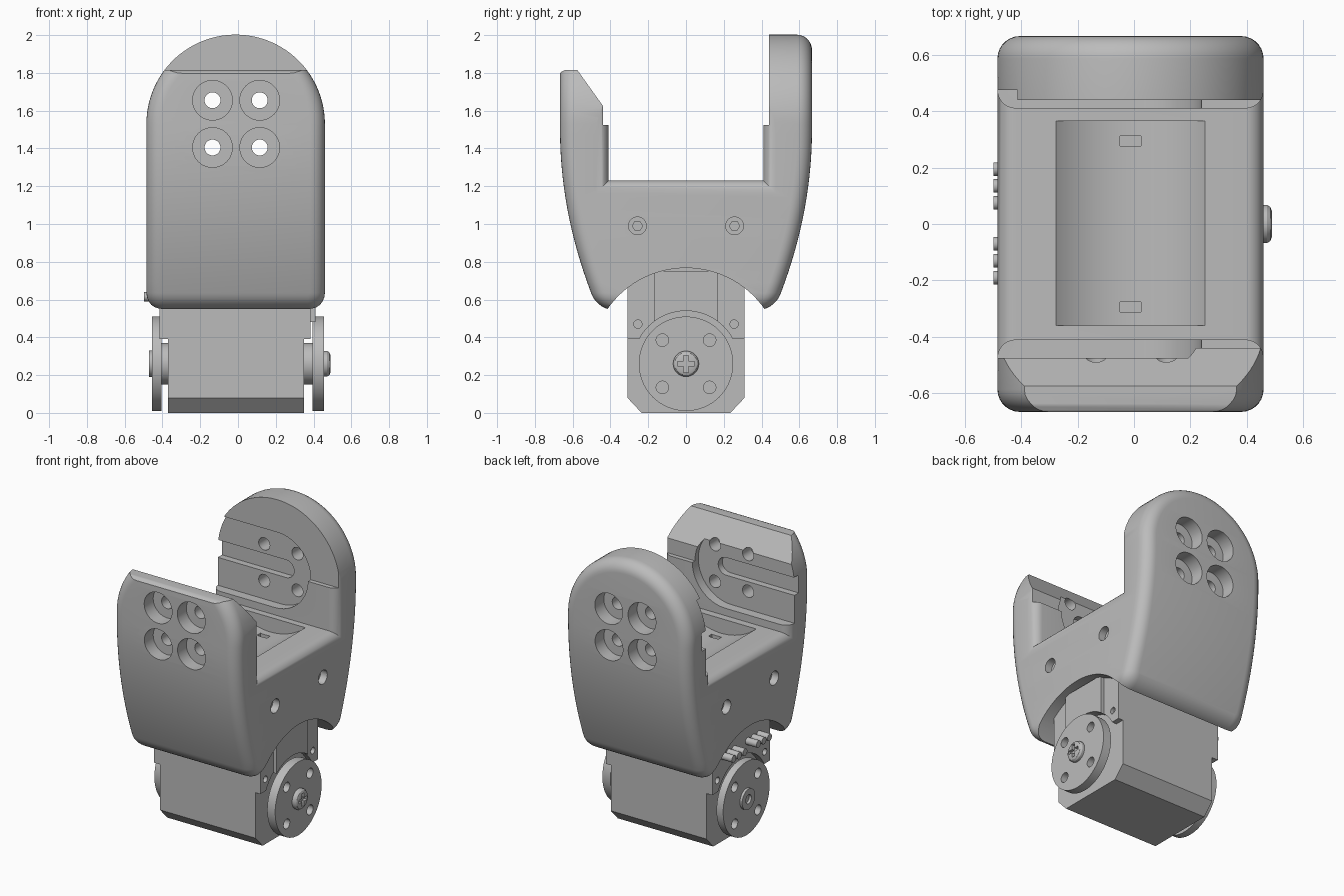
import bpy, bmesh
from math import sin, cos, pi, radians

cube = bpy.data.objects.get("Cube")
if cube:
    bpy.data.objects.remove(cube, do_unlink=True)

grey = bpy.data.materials.new("plain grey")
grey.use_nodes = True
grey.diffuse_color = (0.5, 0.5, 0.5, 1)
grey.node_tree.nodes["Principled BSDF"].inputs["Base Color"].default_value = (0.5, 0.5, 0.5, 1)

CX = -0.0125      # bracket centre in x
HALF = 0.4725     # bracket half width and arch radius
ARCH = 1.53       # arch centre height
AXLE = 0.26       # horn axle height


def make(name, bm):
    bmesh.ops.recalc_face_normals(bm, faces=bm.faces)
    mesh = bpy.data.meshes.new(name)
    bm.to_mesh(mesh)
    bm.free()
    mesh.materials.append(grey)
    obj = bpy.data.objects.new(name, mesh)
    bpy.context.collection.objects.link(obj)
    return obj


def loft(name, rings):
    """Closed solid through rings of 3D points, with flat end caps."""
    bm = bmesh.new()
    vs = [[bm.verts.new(p) for p in ring] for ring in rings]
    n = len(vs[0])
    for a, b in zip(vs, vs[1:]):
        for i in range(n):
            bm.faces.new((a[i], a[(i + 1) % n], b[(i + 1) % n], b[i]))
    bm.faces.new(vs[0])
    bm.faces.new(vs[-1])
    return make(name, bm)


def prism(name, axis, pts, a, b):
    place = {"X": lambda u, v, d: (d, u, v), "Y": lambda u, v, d: (u, d, v),
             "Z": lambda u, v, d: (u, v, d)}[axis]
    return loft(name, [[place(u, v, d) for u, v in pts] for d in (a, b)])


def rect(u0, u1, v0, v1):
    return [(u0, v0), (u1, v0), (u1, v1), (u0, v1)]


def arc(u, v, r, start=0, end=360, n=48):
    full = end - start == 360
    steps = n if full else n + 1
    angles = [radians(start + (end - start) * i / n) for i in range(steps)]
    return [(u + r * cos(t), v + r * sin(t)) for t in angles]


def cut(obj, *cutters):
    bpy.context.view_layer.objects.active = obj
    for c in cutters:
        mod = obj.modifiers.new("cut", "BOOLEAN")
        mod.operation = "DIFFERENCE"
        mod.solver = "EXACT"
        mod.object = c
        bpy.ops.object.modifier_apply(modifier=mod.name)
        bpy.data.objects.remove(c, do_unlink=True)


# Bracket body: arched outline with rounded rims and bulging front and back
def depth(z):
    return 0.667 - 0.22 * max(0, 1.5 - z) ** 2


def outline(inset):
    c, base = 0.09, 0.545
    half = arc(HALF - c, base + c, c - inset, -90, 0, 6)
    half += [(HALF - inset, base + c + (ARCH - base - c) * i / 16) for i in range(1, 16)]
    half += arc(0, ARCH, HALF - inset, 0, 88, 24)
    return half


def bracket_body():
    r, steps, bm, rings = 0.08, 7, bmesh.new(), []
    for side in (-1, 1):
        part = []
        for k in range(steps + 1):
            t = pi / 2 * k / steps
            half = outline(r * (1 - sin(t)))
            pts = half + [(-x, z) for x, z in reversed(half)]
            drop = r * (1 - cos(t))
            part.append([bm.verts.new((CX + x, side * (depth(z) - drop), z)) for x, z in pts])
        rings += part if side < 0 else part[::-1]
    n = len(rings[0])
    for a, b in zip(rings, rings[1:]):
        for i in range(n):
            bm.faces.new((a[i], a[(i + 1) % n], b[(i + 1) % n], b[i]))
    for ring in (rings[0], rings[-1]):
        for i in range(n // 2 - 1):
            bm.faces.new((ring[i], ring[i + 1], ring[n - 2 - i], ring[n - 1 - i]))
    return make("bracket", bm)


# Gap between the arms, flaring at both sides so the rims come out rounded
def gap_cutter(y, z):
    r, stations = 0.065, []
    for k in range(8):
        d = r * sin(pi / 2 * k / 7)
        stations.append((HALF - r + d, r - (r * r - min(d, r) ** 2) ** 0.5 if k < 7 else r))
    stations.append((HALF + 0.1, r))
    spans = [(-x, o) for x, o in reversed(stations)] + stations
    return loft("gap_cutter", [[(CX + x, u, v) for u, v in rect(-y - o, y + o, z - o, 2.5)]
                               for x, o in spans])


bracket = bracket_body()
cut(bracket, gap_cutter(0.41, 1.23),
    prism("upper_gap", "X", rect(-0.44, 0.44, 1.525, 2.5), -1, 1),
    prism("front_arm_top", "X", [(-1, 1.7), (-0.68, 1.785), (-0.66, 1.805), (-0.64, 1.815),
                                 (-0.575, 1.815), (-0.435, 1.619), (-0.2, 1.619),
                                 (-0.2, 2.3), (-1, 2.3)], -1, 1),
    prism("axle_clearance", "X", arc(0, AXLE, 0.507, n=96), -1, 1))

# Round socket and slot on the inner faces of both arms, open to one side
for r, x, y in ((0.25, -0.01, 0.475), (0.06, 0.03, 0.52)):
    cut(bracket, prism("socket", "Y", [(-1, ARCH - r)] + arc(x, ARCH, r, -90, 90, 32)
                       + [(-1, ARCH + r)], -y, y))

# Arm bolt holes with wide outer counterbores
for x in (-0.135, 0.115):
    for z in (1.405, 1.655):
        cut(bracket, prism("bolt_hole", "Y", arc(x, z, 0.042, n=32), -1, 1),
            prism("front_bore", "Y", arc(x, z, 0.105), -1, -0.57),
            prism("back_bore", "Y", arc(x, z, 0.105), 0.57, 1))

# Cradle in the bridge with two strap slots
cut(bracket, prism("cradle", "Y", arc(CX, ARCH, 0.4, n=96), -0.36, 0.365))
for y in (-0.295, 0.295):
    cut(bracket, prism("strap_slot", "Z", rect(-0.05, 0.025, y - 0.018, y + 0.018), 1.03, 1.25))

# Side bolt recesses with hexagon sockets
for y in (-0.257, 0.257):
    for inner, core, out in ((0.41, 0.36, 1), (-0.435, -0.385, -1)):
        cut(bracket, prism("recess", "X", arc(y, 0.99, 0.047, n=32), inner, out),
            prism("hexagon", "X", arc(y, 0.99, 0.027, n=6), core, out))

# Servo case with chamfered base and wider upper housing
prism("servo_case", "X", [(-0.31, 0.08), (-0.235, 0), (0.235, 0), (0.31, 0.08),
                          (0.31, 0.8), (-0.31, 0.8)], -0.37, 0.35)
for name, a, b, w, low in (("right_housing", 0.34, 0.385, 0.31, 0.39),
                           ("left_housing", -0.415, -0.36, 0.31, 0.39),
                           ("housing_rib", 0.35, 0.41, 0.17, 0.42)):
    part = prism(name, "X", rect(-w, w, low, 0.75), a, b)
    cut(part, prism("horn_clearance", "X", arc(0, AXLE, 0.28, n=64), -1, 1))
    if w > 0.2:
        for y in (-0.255, 0.255):
            cut(part, prism("screw_hole", "X", arc(y, 0.47, 0.022, n=24),
                            a + 0.02 if a > 0 else a - 0.1, b + 0.1 if a > 0 else b - 0.02))

# Horn discs with hubs
for name, a, b, hub in (("screw_side", 0.395, 0.455, 0.34), ("idle_side", -0.455, -0.405, -0.36)):
    horn = prism(name + "_horn", "X", arc(0, AXLE, 0.25, n=64), a, b)
    for y in (-0.125, 0.125):
        for dz in (-0.125, 0.125):
            cut(horn, prism("horn_hole", "X", arc(y, AXLE + dz, 0.033, n=32), -1, 1))
    prism(name + "_hub", "X", arc(0, AXLE, 0.11), hub, (a + b) / 2)

# Cross-head screw with rounded rim
screw = loft("horn_screw", [[(x, u, v) for u, v in arc(0, AXLE, r)] for x, r in
                            ((0.44, 0.068), (0.472, 0.068), (0.484, 0.06), (0.49, 0.045))])
cut(screw, prism("cross", "X", rect(-0.045, 0.045, AXLE - 0.012, AXLE + 0.012), 0.47, 0.6),
    prism("cross", "X", rect(-0.012, 0.012, AXLE - 0.045, AXLE + 0.045), 0.47, 0.6))

# Idle pivot boss
boss = prism("idle_boss", "X", arc(0, AXLE, 0.07), -0.472, -0.44)
cut(boss, prism("boss_hole", "X", arc(0, AXLE, 0.03, n=32), -0.6, -0.45))

# Connector pins
for y in (-0.19, -0.13, -0.07, 0.075, 0.135, 0.195):
    prism("connector_pin", "X", arc(y, 0.615, 0.024, n=24), -0.498, -0.4)

for obj in bpy.context.collection.objects:
    if obj.type == "MESH" and obj.data.materials and obj.data.materials[0] == grey:
        bpy.ops.object.select_all(action="DESELECT")
        obj.select_set(True)
        bpy.context.view_layer.objects.active = obj
        bpy.ops.object.shade_smooth_by_angle(angle=radians(30))
